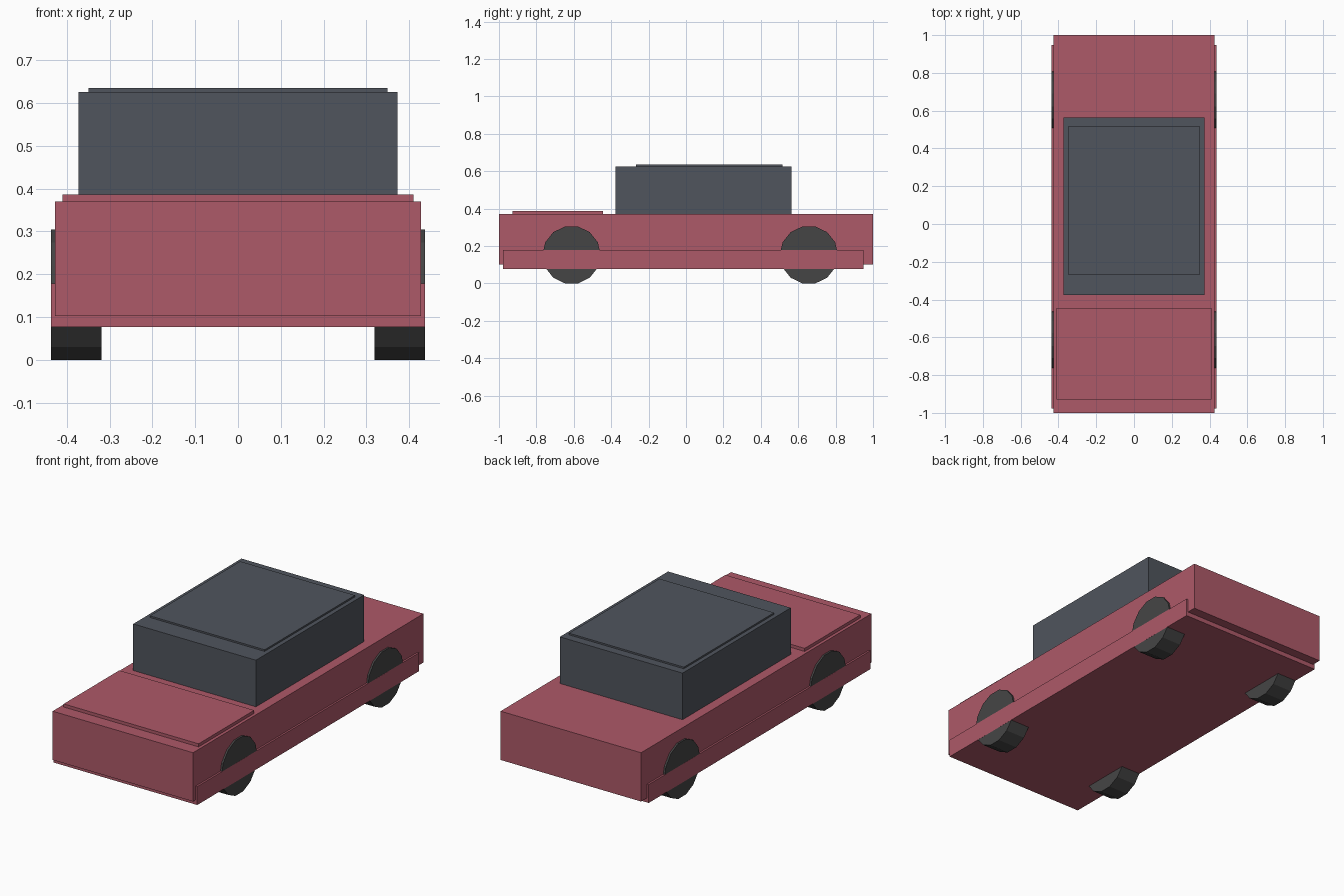
import bpy
import math

if "Cube" in bpy.data.objects:
    bpy.data.objects.remove(bpy.data.objects["Cube"])


def material(name, color):
    m = bpy.data.materials.new(name)
    m.diffuse_color = (*color, 1)
    m.use_nodes = True
    m.node_tree.nodes["Principled BSDF"].inputs["Base Color"].default_value = m.diffuse_color
    return m


RED = material("red_paint", (0.42, 0.10, 0.14))
GLASS = material("dark_glass", (0.08, 0.09, 0.11))
RUBBER = material("rubber", (0.06, 0.06, 0.06))


def box(name, half_x, y0, y1, z0, z1, mat):
    bpy.ops.mesh.primitive_cube_add(size=1, location=(0, (y0 + y1) / 2, (z0 + z1) / 2))
    o = bpy.context.object
    o.name = name
    o.scale = (2 * half_x, y1 - y0, z1 - z0)
    bpy.ops.object.transform_apply(location=False, rotation=False, scale=True)
    o.data.materials.append(mat)


# Body, lower slab and raised hood panel
box("body", 0.427, -1.0, 1.0, 0.102, 0.37, RED)
box("lower_sill", 0.437, -0.978, 0.948, 0.077, 0.178, RED)
box("hood", 0.41, -0.928, -0.445, 0.36, 0.387, RED)

# Cabin and thin roof panel
box("cabin", 0.373, -0.377, 0.563, 0.36, 0.626, GLASS)
box("roof_panel", 0.349, -0.267, 0.517, 0.615, 0.635, GLASS)

# Fourteen-sided wheels resting on a flat facet
SIDES, RADIUS = 14, 0.156
HEIGHT = RADIUS * math.cos(math.pi / SIDES)
for axle, y in (("front", -0.612), ("rear", 0.657)):
    for side, sx in (("left", -1), ("right", 1)):
        # cylinder vertices start on +y, so a flat faces down after rotation
        bpy.ops.mesh.primitive_cylinder_add(
            vertices=SIDES, radius=RADIUS, depth=0.118,
            location=(sx * 0.3777, y, HEIGHT), rotation=(0, math.pi / 2, 0))
        wheel = bpy.context.object
        wheel.name = f"{axle}_{side}_wheel"
        wheel.data.materials.append(RUBBER)
